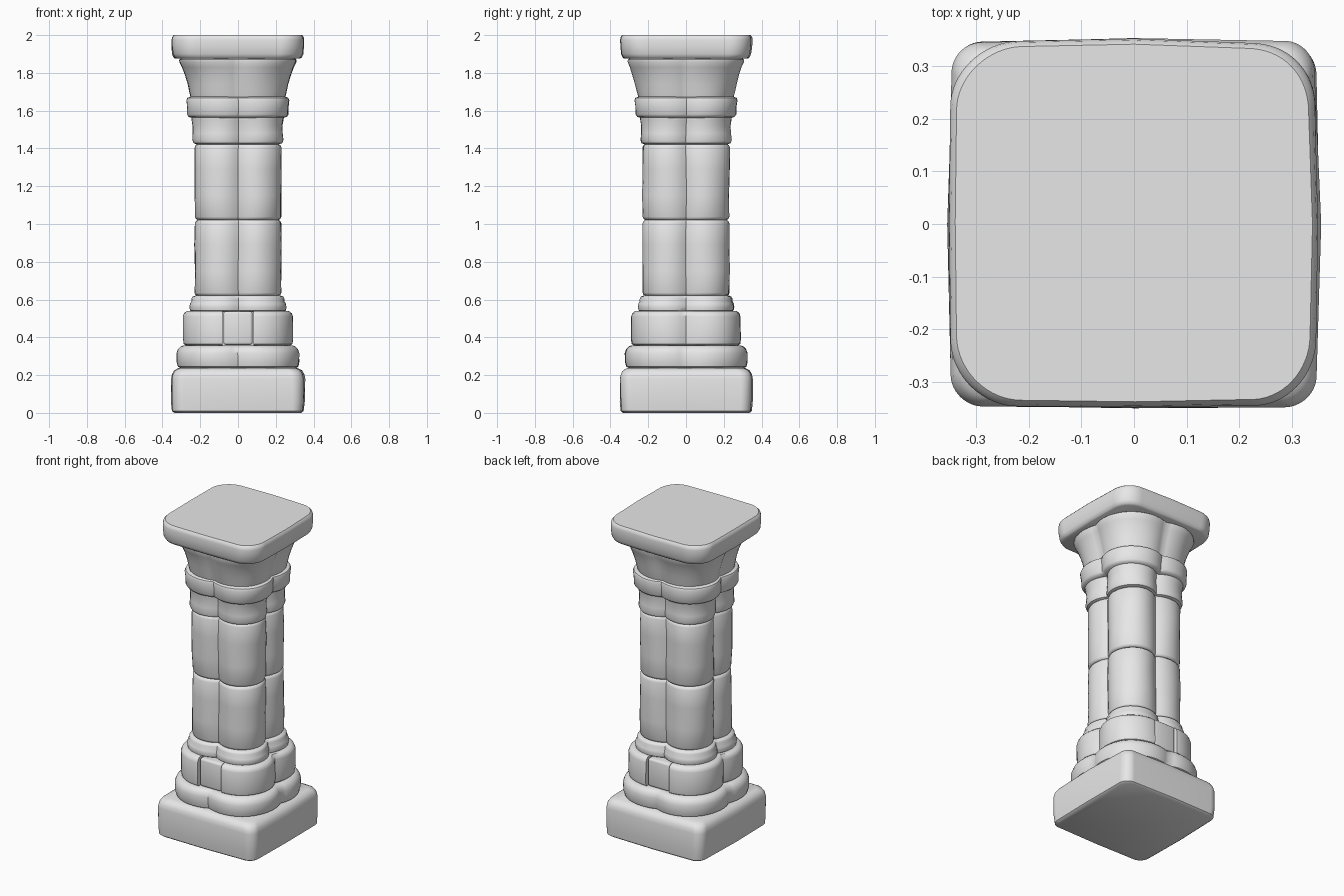
import bpy
import bmesh
from math import asin, cos, sin, pi
from mathutils import Vector, noise

if "Cube" in bpy.data.objects:
    bpy.data.objects.remove(bpy.data.objects["Cube"])

stone = bpy.data.materials.new("grey stone")
stone.use_nodes = True
stone.diffuse_color = (0.8, 0.8, 0.8, 1)
stone.node_tree.nodes["Principled BSDF"].inputs["Base Color"].default_value = (0.8, 0.8, 0.8, 1)

STEPS = 16    # segments per corner lobe
WEAR = 0.007  # unevenness of the worn stone


def worn(p):
    """Shift a point sideways a little, keeping its height."""
    n = noise.noise_vector(p * 5)
    return p + Vector((n.x, n.y, 0)) * WEAR


def ring(half, radius, z, lobed):
    """Outline with four round corners; lobed ones meet in a crease mid-side."""
    a = half - radius
    over = asin(min(1, a / radius)) if lobed else 0
    points = []
    for quarter in range(4):
        turn = quarter * pi / 2
        for i in range(STEPS if lobed else STEPS + 1):
            t = -over + (pi / 2 + 2 * over) * i / STEPS
            x, y = a + radius * cos(t), a + radius * sin(t)
            points.append(Vector((x * cos(turn) - y * sin(turn),
                                  x * sin(turn) + y * cos(turn), z)))
        if not lobed:
            # slightly swollen middle of a straight side
            points.append(Vector((-sin(turn), cos(turn), 0)) * (half + 0.006) + Vector((0, 0, z)))
    return points


def finish(name, bm):
    bmesh.ops.recalc_face_normals(bm, faces=bm.faces)
    mesh = bpy.data.meshes.new(name)
    bm.to_mesh(mesh)
    bm.free()
    obj = bpy.data.objects.new(name, mesh)
    bpy.context.collection.objects.link(obj)
    mesh.materials.append(stone)
    return obj


def smooth(obj):
    bpy.ops.object.select_all(action='DESELECT')
    obj.select_set(True)
    bpy.context.view_layer.objects.active = obj
    bpy.ops.object.shade_smooth_by_angle(angle=0.7)


def course(name, profile, ratio, lobed=True):
    """Stack outlines along a (height, half width) profile into one stone."""
    bm = bmesh.new()
    rows = [[bm.verts.new(worn(p)) for p in ring(h, h * ratio, z, lobed)] for z, h in profile]
    for low, high in zip(rows, rows[1:]):
        for i in range(len(low)):
            j = (i + 1) % len(low)
            bm.faces.new((low[i], low[j], high[j], high[i]))
    bm.faces.new(rows[0])
    bm.faces.new(rows[-1])
    return finish(name, bm)


def box(name, size, centre, bevel=0):
    bm = bmesh.new()
    bmesh.ops.create_cube(bm, size=1)
    for v in bm.verts:
        v.co = Vector([c * s for c, s in zip(v.co, size)]) + Vector(centre)
    if bevel:
        bmesh.ops.bevel(bm, geom=bm.edges[:], offset=bevel, segments=3, profile=0.5, affect='EDGES')
    return finish(name, bm)


# Square base slab
plinth = course("plinth", [(0, 0.33), (0.01, 0.343), (0.06, 0.347), (0.18, 0.347), (0.205, 0.342),
                           (0.225, 0.33), (0.238, 0.305)], 0.17, lobed=False)

# Lobed base courses
lower_base = course("lower_base", [(0.235, 0.30), (0.245, 0.318), (0.27, 0.324), (0.315, 0.324),
                                   (0.338, 0.316), (0.352, 0.302), (0.358, 0.285)], 0.70)
upper_base = course("upper_base", [(0.355, 0.272), (0.365, 0.286), (0.39, 0.29), (0.51, 0.29),
                                   (0.528, 0.284), (0.54, 0.268)], 0.66)
base_ring = course("base_ring", [(0.535, 0.24), (0.543, 0.252), (0.56, 0.255), (0.578, 0.252), (0.59, 0.245),
                                 (0.606, 0.244), (0.616, 0.238), (0.622, 0.222)], 0.62)

# Slots and inset blocks in the front and back of the upper base
for side, y in (("front", -1), ("back", 1)):
    cutter = box("slot_cutter", (0.164, 0.2, 0.3), (0, y * 0.32, 0.45))
    cutter.hide_render = True
    cut = upper_base.modifiers.new("slot", 'BOOLEAN')
    cut.object = cutter
    cut.solver = 'EXACT'
    graph = bpy.context.evaluated_depsgraph_get()
    cut_mesh = bpy.data.meshes.new_from_object(upper_base.evaluated_get(graph))
    upper_base.modifiers.clear()
    upper_base.data = cut_mesh
    bpy.data.objects.remove(cutter)
    smooth(box(side + "_base_block", (0.154, 0.1, 0.178), (0, y * 0.228, 0.449), 0.014))

# Two shaft drums
drums = []
for name, z in (("lower_drum", 0.62), ("upper_drum", 1.022)):
    drums.append(course(name, [(z, 0.215), (z + 0.005, 0.224), (z + 0.016, 0.229), (z + 0.13, 0.23),
                               (z + 0.27, 0.23), (z + 0.384, 0.229), (z + 0.395, 0.224),
                               (z + 0.402, 0.215)], 0.61))

# Capital: neck, band and flared bell
neck = course("capital_neck", [(1.422, 0.218), (1.428, 0.234), (1.445, 0.24), (1.48, 0.237), (1.52, 0.236),
                               (1.55, 0.241), (1.565, 0.243), (1.575, 0.235)], 0.61)
band = course("capital_band", [(1.56, 0.236), (1.567, 0.258), (1.58, 0.267), (1.62, 0.268), (1.655, 0.273),
                               (1.668, 0.268), (1.675, 0.25)], 0.68)
bell = course("capital_bell", [(1.665, 0.25), (1.70, 0.259), (1.74, 0.267), (1.79, 0.281), (1.83, 0.295),
                               (1.858, 0.308), (1.87, 0.308), (1.88, 0.295)], 0.71)

# Square top slab
abacus = course("abacus", [(1.875, 0.322), (1.882, 0.332), (1.90, 0.34), (1.94, 0.344), (1.975, 0.345),
                           (1.99, 0.342), (2.0, 0.334)], 0.36, lobed=False)

for part in [plinth, lower_base, upper_base, base_ring, neck, band, bell, abacus] + drums:
    smooth(part)
